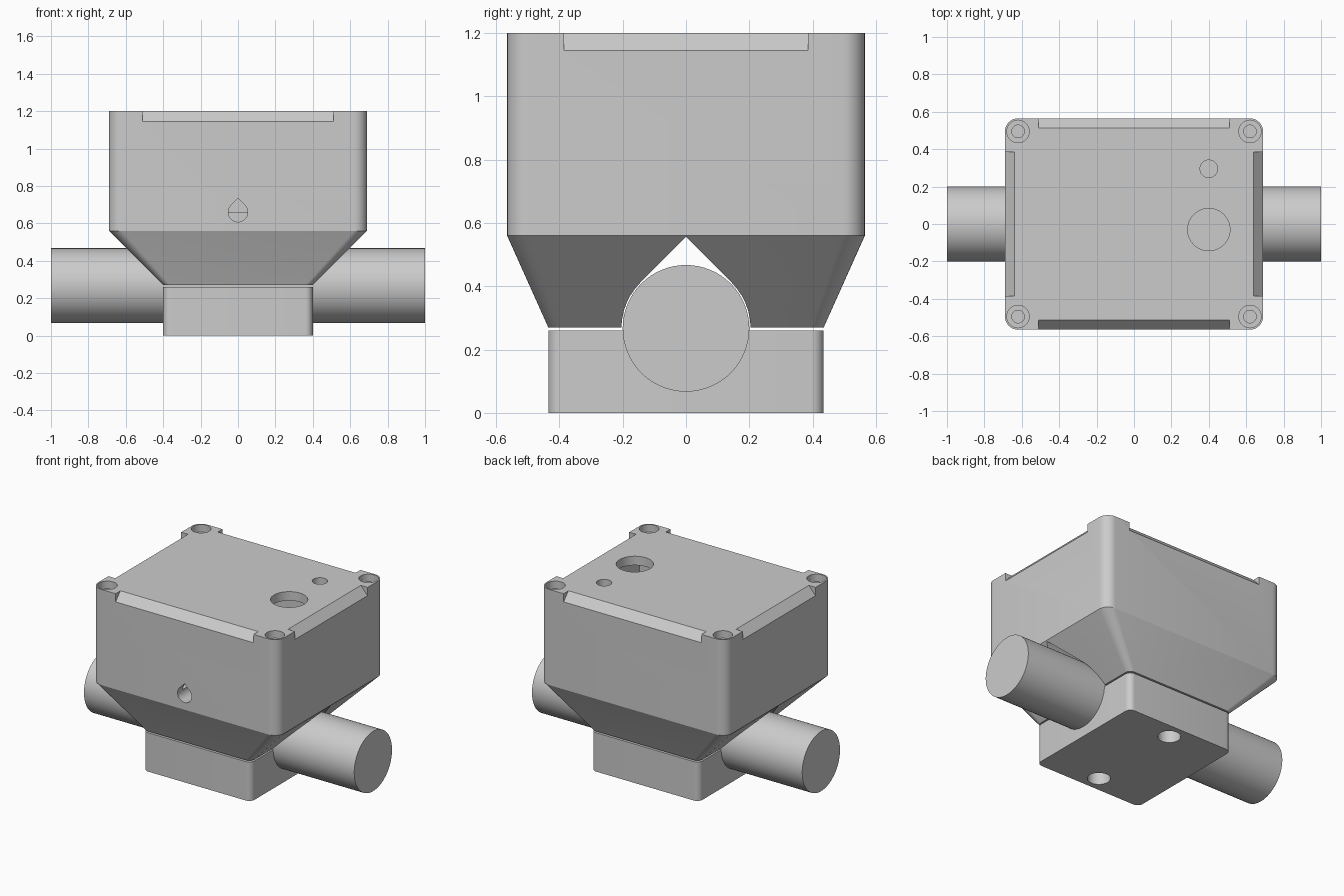
import bpy, bmesh
from math import sin, cos, radians, sqrt

cube = bpy.data.objects.get("Cube")
if cube:
    bpy.data.objects.remove(cube, do_unlink=True)

grey = bpy.data.materials.new("plain grey")
grey.use_nodes = True
grey.diffuse_color = (0.6, 0.6, 0.6, 1)
grey.node_tree.nodes["Principled BSDF"].inputs["Base Color"].default_value = (0.6, 0.6, 0.6, 1)

AXES = {"x": lambda u, v, w: (w, u, v),
        "y": lambda u, v, w: (u, w, v),
        "z": lambda u, v, w: (u, v, w)}


def loft(name, sections, axis="z"):
    """Closed solid through (outline, position) sections along an axis."""
    bm = bmesh.new()
    rings = [[bm.verts.new(AXES[axis](u, v, w)) for u, v in pts] for pts, w in sections]
    n = len(rings[0])
    for a, b in zip(rings, rings[1:]):
        for i in range(n):
            j = (i + 1) % n
            bm.faces.new((a[i], a[j], b[j], b[i]))
    bm.faces.new(rings[0][::-1])
    bm.faces.new(rings[-1])
    bmesh.ops.recalc_face_normals(bm, faces=bm.faces)
    mesh = bpy.data.meshes.new(name)
    bm.to_mesh(mesh)
    bm.free()
    mesh.materials.append(grey)
    obj = bpy.data.objects.new(name, mesh)
    bpy.context.collection.objects.link(obj)
    return obj


def prism(name, pts, start, end, axis="z"):
    return loft(name, [(pts, start), (pts, end)], axis)


def circle(u, v, r, n=48):
    return [(u + r * cos(radians(360 * i / n)), v + r * sin(radians(360 * i / n))) for i in range(n)]


def teardrop(u, v, r, n=36):
    arc = [radians(135 + 270 * i / n) for i in range(n + 1)]
    return [(u + r * cos(a), v + r * sin(a)) for a in arc] + [(u, v + r * sqrt(2))]


def rectangle(hx, hy):
    return [(-hx, -hy), (hx, -hy), (hx, hy), (-hx, hy)]


def rounded(hx, hy, r, n=8):
    pts = []
    for k, (sx, sy) in enumerate([(1, 1), (-1, 1), (-1, -1), (1, -1)]):
        for i in range(n + 1):
            a = radians(90 * (k + i / n))
            pts.append((sx * (hx - r) + r * cos(a), sy * (hy - r) + r * sin(a)))
    return pts


def activate(obj):
    bpy.ops.object.select_all(action="DESELECT")
    obj.select_set(True)
    bpy.context.view_layer.objects.active = obj


def cut(obj, cutter):
    activate(obj)
    mod = obj.modifiers.new("cut", "BOOLEAN")
    mod.operation = "DIFFERENCE"
    mod.solver = "EXACT"
    mod.object = cutter
    bpy.ops.object.modifier_apply(modifier=mod.name)
    bpy.data.objects.remove(cutter, do_unlink=True)


def finish(obj):
    activate(obj)
    bpy.ops.object.shade_smooth_by_angle(angle=radians(20))


HX, HY, TOP = 0.69, 0.565, 1.2
PIPE_Z = 0.267

# Housing: straight box on a tapered foot
housing = loft("housing", [(rounded(0.40, 0.435, 0.04), 0.27),
                           (rounded(HX, HY, 0.07), 0.56),
                           (rounded(HX, HY, 0.07), TOP)])

# Hollow inside, leaving solid corner posts
cut(housing, prism("cavity_long", rectangle(0.63, 0.41), 0.66, 1.14))
cut(housing, prism("cavity_wide", rectangle(0.54, 0.51), 0.66, 1.14))

# Pipe saddle and small drain in the front wall
cut(housing, prism("saddle", teardrop(0, PIPE_Z, 0.204), -1, 1, "x"))
cut(housing, prism("drain", teardrop(0, 0.66, 0.052), -0.7, -0.45, "y"))

# Openings in the lid
cut(housing, prism("large_opening", circle(0.4, -0.03, 0.113), 1.1, 1.3))
cut(housing, prism("small_opening", circle(0.4, 0.295, 0.047), 1.1, 1.3))

# Counterbored screw holes at the corners
for sx in (-1, 1):
    for sy in (-1, 1):
        x, y = sx * 0.62, sy * 0.495
        cut(housing, prism("counterbore", circle(x, y, 0.06, 32), 1.15, 1.3))
        cut(housing, prism("screw_hole", circle(x, y, 0.034, 24), 0.8, 1.3))

# Sloped notches along the four lid edges
for s in (-1, 1):
    for axis, edge, half in (("x", HY, 0.385), ("y", HX, 0.51)):
        wedge = [(s * (edge - 0.06), TOP + 0.01),
                 (s * (edge + 0.02), TOP - 0.077),
                 (s * (edge + 0.02), TOP + 0.01)]
        length = 0.51 if axis == "x" else 0.385
        cut(housing, prism("notch", wedge, -length, length, axis))
finish(housing)

# Lower clamp block with two bolt holes
clamp = prism("clamp_block", rounded(0.40, 0.435, 0.04), 0, 0.26)
for s in (-1, 1):
    cut(clamp, prism("bolt_hole", circle(0, s * 0.33, 0.07, 32), -0.1, 0.4))
finish(clamp)

# Pipe through the saddle
finish(prism("pipe", circle(0, PIPE_Z, 0.2, 64), -1, 1, "x"))
